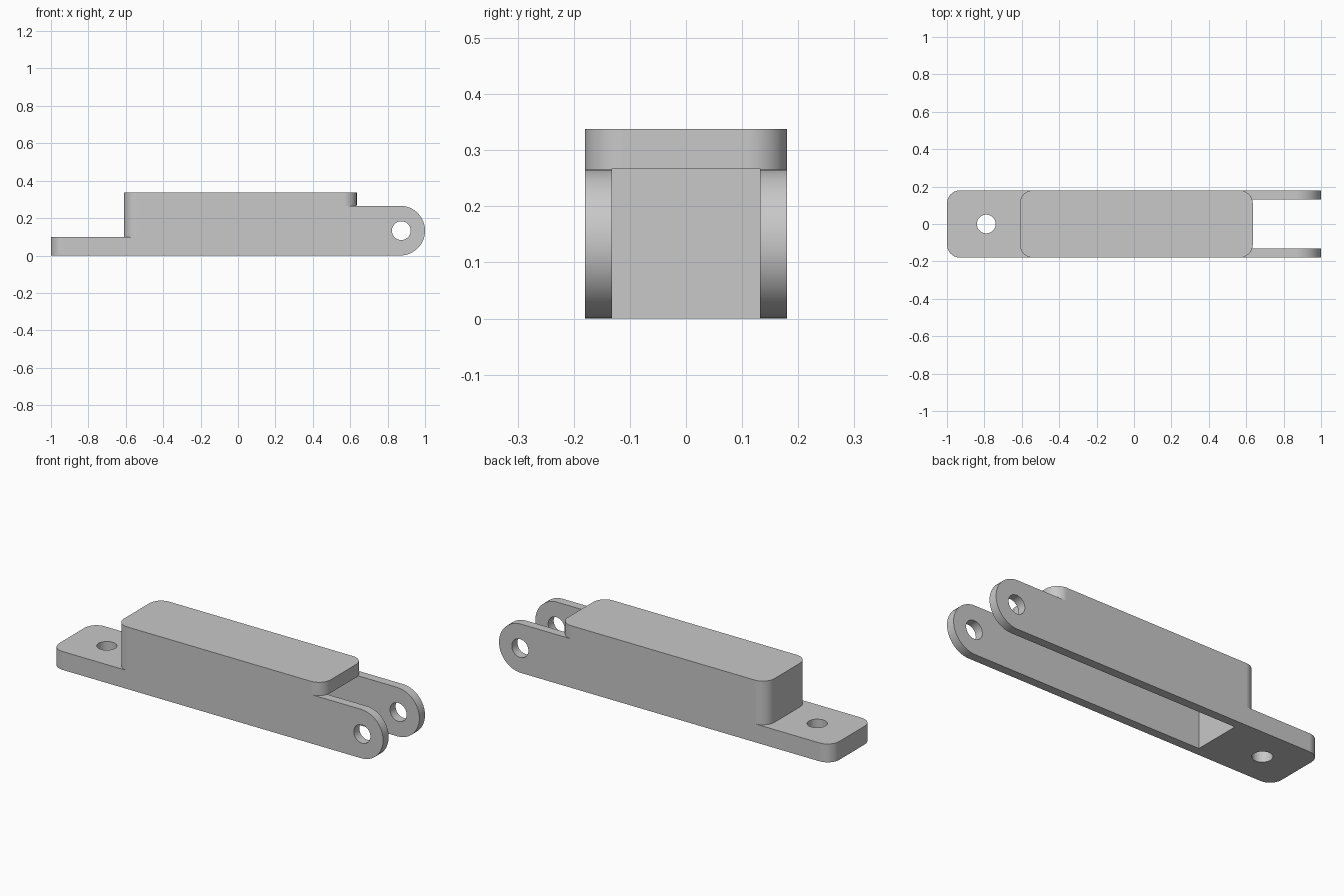
import bpy, bmesh, math

cube = bpy.data.objects.get("Cube")
if cube:
    bpy.data.objects.remove(cube, do_unlink=True)

HALF_W = 0.18      # half width of the bracket
ARM_H = 0.266      # height of the side cheeks
TAB_H = 0.10       # thickness of the mounting tab
TOP = 0.338        # top of the cap
CORNER = 0.07      # plan corner radius
HOLE = 0.05        # hole radius

grey = bpy.data.materials.new("plain grey")
grey.use_nodes = True
colour = (0.58, 0.58, 0.58, 1)
grey.diffuse_color = colour
grey.node_tree.nodes["Principled BSDF"].inputs["Base Color"].default_value = colour


def rounded(corners, steps=12):
    """Outline of right-angled corners (a, b, radius), each filleted."""
    pts = []
    n = len(corners)
    for i, (a, b, r) in enumerate(corners):
        if r == 0:
            pts.append((a, b))
            continue
        pa, pb, _ = corners[i - 1]
        na, nb, _ = corners[(i + 1) % n]
        d_in = (math.copysign(1, pa - a) if pa != a else 0, math.copysign(1, pb - b) if pb != b else 0)
        d_out = (math.copysign(1, na - a) if na != a else 0, math.copysign(1, nb - b) if nb != b else 0)
        for k in range(steps + 1):
            t = math.pi / 2 * k / steps
            u, v = r * (1 - math.sin(t)), r * (1 - math.cos(t))
            p = (a + d_in[0] * u + d_out[0] * v, b + d_in[1] * u + d_out[1] * v)
            if not pts or math.dist(p, pts[-1]) > 1e-5:
                pts.append(p)
    return pts


def circle(a, b, r, n=48):
    return [(a + r * math.cos(math.tau * i / n), b + r * math.sin(math.tau * i / n)) for i in range(n)]


def rect(a0, a1, b0, b1, left=0, right=0):
    return rounded([(a0, b0, left), (a1, b0, right), (a1, b1, right), (a0, b1, left)])


def prism(name, outline, axis, lo, hi):
    """Extrude a plan (axis z) or side (axis y) outline from lo to hi."""
    bm = bmesh.new()
    rings = []
    for h in (lo, hi):
        rings.append([bm.verts.new((a, b, h) if axis == "z" else (a, h, b)) for a, b in outline])
    bottom, top = rings
    bm.faces.new(bottom)
    bm.faces.new(top)
    for i in range(len(outline)):
        bm.faces.new((bottom[i - 1], bottom[i], top[i], top[i - 1]))
    bmesh.ops.recalc_face_normals(bm, faces=bm.faces)
    mesh = bpy.data.meshes.new(name)
    bm.to_mesh(mesh)
    bm.free()
    mesh.materials.append(grey)
    obj = bpy.data.objects.new(name, mesh)
    bpy.context.collection.objects.link(obj)
    return obj


def combine(target, other, operation):
    mod = target.modifiers.new(operation.lower(), "BOOLEAN")
    mod.operation, mod.solver, mod.object = operation, "EXACT", other
    bpy.context.view_layer.objects.active = target
    bpy.ops.object.modifier_apply(modifier=mod.name)
    bpy.data.objects.remove(other, do_unlink=True)


# Side arms with round ends, solid until the channel is cut
bracket = prism("channel_bracket", rect(-0.54, 1, 0, ARM_H, right=ARM_H / 2), "y", -HALF_W, HALF_W)

# Mounting tab and raised housing with rounded corners
tab = prism("mounting_tab", rect(-1, -0.4, -HALF_W, HALF_W, left=CORNER), "z", 0, TAB_H)
housing = prism("housing", rect(-0.61, 0.635, -HALF_W, HALF_W, CORNER, CORNER), "z", TAB_H / 2, TOP)
for part in (tab, housing):
    combine(bracket, part, "UNION")

# Channel open below and at the arm end, pin holes and tab hole
cutters = [
    prism("channel_cutter", rect(-0.51, 1.1, -0.132, 0.132), "z", -0.1, ARM_H + 0.001),
    prism("pin_hole_cutter", circle(0.873, ARM_H / 2, HOLE), "y", -0.3, 0.3),
    prism("tab_hole_cutter", circle(-0.79, 0, HOLE), "z", -0.1, 0.2),
]
for cutter in cutters:
    cutter.hide_render = True
    combine(bracket, cutter, "DIFFERENCE")

# Smooth rounds, flat faces
bpy.ops.object.select_all(action="DESELECT")
bracket.select_set(True)
bpy.context.view_layer.objects.active = bracket
bpy.ops.object.shade_smooth_by_angle(angle=math.radians(30))
weighted = bracket.modifiers.new("flat faces", "WEIGHTED_NORMAL")
weighted.keep_sharp = True
weighted.weight = 100
